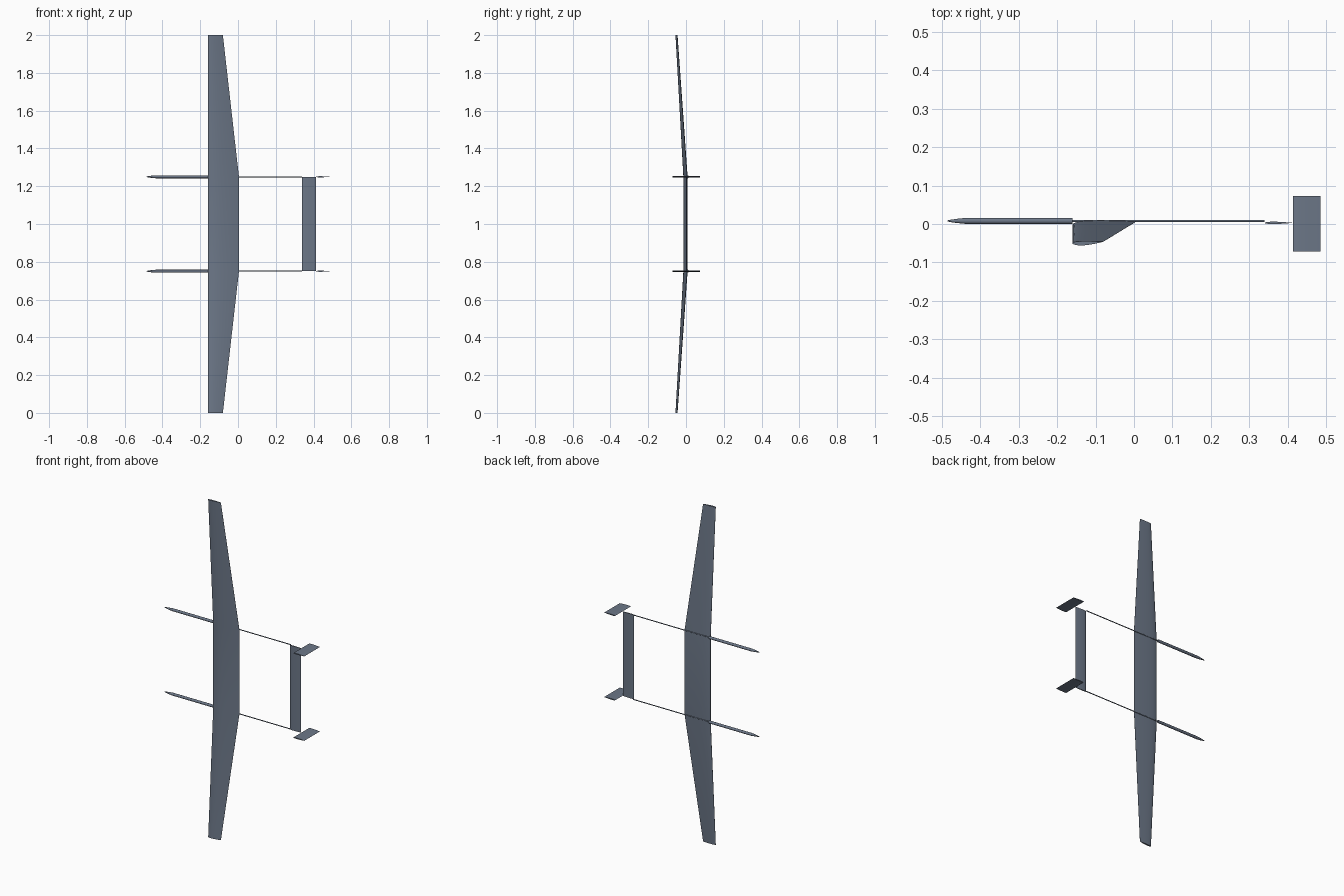
import bpy, bmesh, math

if "Cube" in bpy.data.objects:
    bpy.data.objects.remove(bpy.data.objects["Cube"])

paint = bpy.data.materials.new("blue_grey")
paint.diffuse_color = (0.15, 0.185, 0.245, 1)
paint.use_nodes = True
paint.node_tree.nodes["Principled BSDF"].inputs["Base Color"].default_value = paint.diffuse_color


def finish(name, bm, angle=35):
    bmesh.ops.recalc_face_normals(bm, faces=bm.faces)
    me = bpy.data.meshes.new(name)
    bm.to_mesh(me)
    bm.free()
    me.materials.append(paint)
    ob = bpy.data.objects.new(name, me)
    bpy.context.collection.objects.link(ob)
    bpy.ops.object.select_all(action='DESELECT')
    ob.select_set(True)
    bpy.context.view_layer.objects.active = ob
    bpy.ops.object.shade_smooth_by_angle(angle=math.radians(angle))
    return ob


def loft(name, rings, angle=35):
    # skin between closed rings of points and cap both ends
    bm = bmesh.new()
    loops = [[bm.verts.new(p) for p in r] for r in rings]
    n = len(loops[0])
    for a, b in zip(loops, loops[1:]):
        for i in range(n):
            j = (i + 1) % n
            bm.faces.new((a[i], a[j], b[j], b[i]))
    bm.faces.new(loops[0])
    bm.faces.new(loops[-1])
    return finish(name, bm, angle)


def airfoil(thick, camber=0.0, n=16):
    # unit-chord section as (u along chord, v upwards)
    upper, lower = [], []
    for i in range(n + 1):
        u = (1 - math.cos(math.pi * i / n)) / 2
        t = 5 * thick * (0.2969 * math.sqrt(u) - 0.126 * u - 0.3516 * u**2
                         + 0.2843 * u**3 - 0.1036 * u**4) + 0.002 * u
        p = 0.4
        c = camber / p**2 * (2*p*u - u*u) if u < p else \
            camber / (1 - p)**2 * (1 - 2*p + 2*p*u - u*u)
        upper.append((u, c + t))
        lower.append((u, c - t))
    return upper + lower[:0:-1]


# Wing: constant centre panel, tapered tips swept towards -y
section = airfoil(0.135, 0.02)


def wing_ring(z, chord, y_te):
    rise = 0.05 * chord
    return [(-0.16 + chord * u, y_te - rise * (1 - u) - chord * v, z)
            for u, v in section]


loft("wing", [wing_ring(0.0, 0.08, -0.046), wing_ring(0.75, 0.165, 0.006),
              wing_ring(1.25, 0.165, 0.006), wing_ring(2.0, 0.08, -0.046)])

# Horizontal tail between the booms
tail = airfoil(0.085, 0.0, 12)
loft("horizontal_tail", [[(0.34 + 0.072 * u, 0.003 - 0.072 * v, z) for u, v in tail]
                         for z in (0.75, 1.25)])


def tube(name, profile, y, z, sides=20):
    loft(name, [[(x, y + r * math.cos(2 * math.pi * i / sides),
                  z + r * math.sin(2 * math.pi * i / sides)) for i in range(sides)]
                for x, r in profile])


# Boom, nose pod and fin on each side
for side, z in (("lower", 0.75), ("upper", 1.25)):
    tube(side + "_tail_boom", [(-0.16, 0.0027), (0.34, 0.0027)], 0.008, z)
    tube(side + "_nose_pod", [(-0.485, 0.0015), (-0.475, 0.0035), (-0.46, 0.0055),
                              (-0.435, 0.008), (-0.16, 0.008)], 0.008, z)
    loft(side + "_fin", [[(0.413 + 0.072 * u, y, z + 0.072 * v) for u, v in tail]
                         for y in (-0.072, 0.073)])
